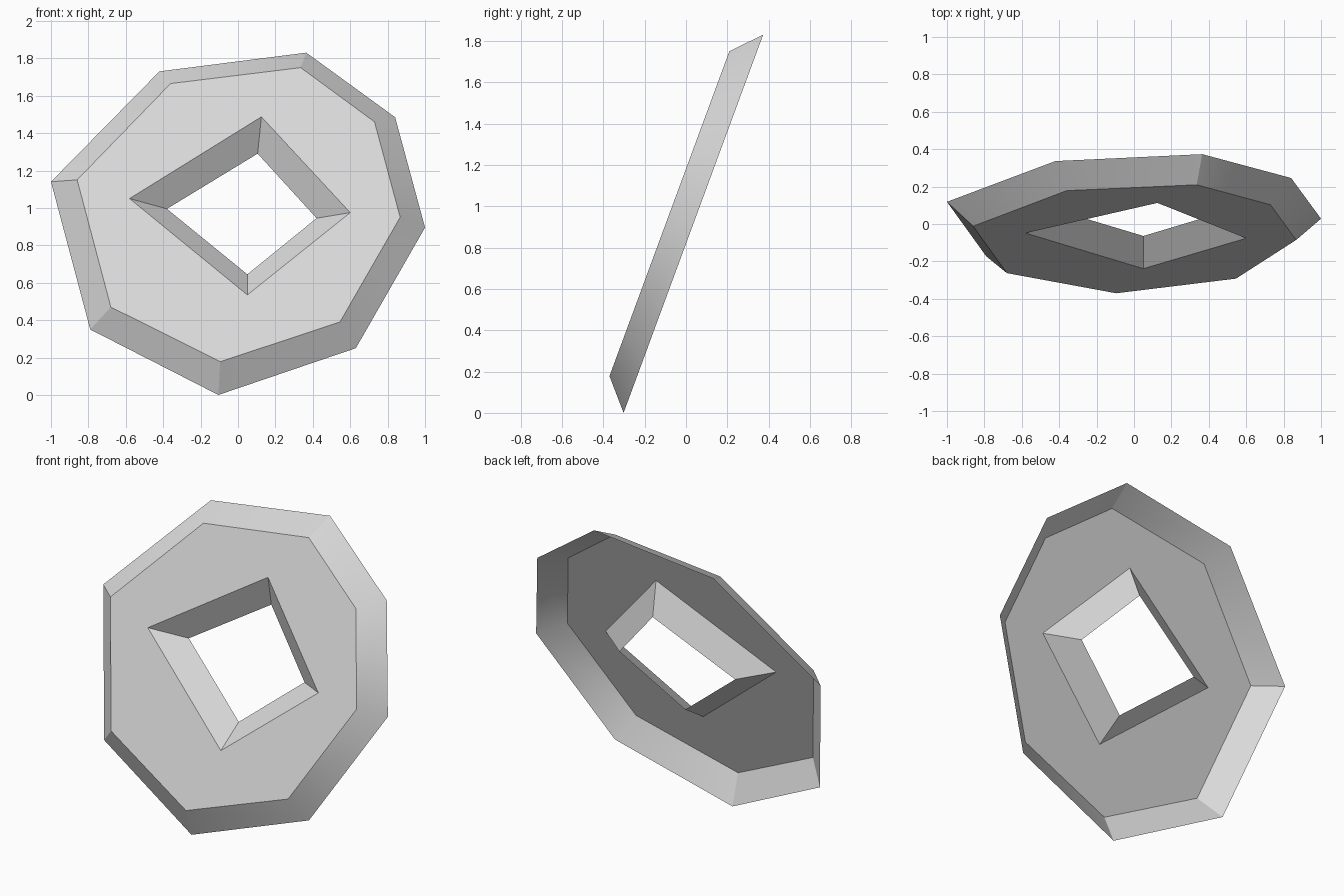
import bpy, bmesh, math
from mathutils import Vector

if "Cube" in bpy.data.objects:
    bpy.data.objects.remove(bpy.data.objects["Cube"])

# Profiles as (x, z) in front view; y follows from the two parallel leaning planes
RIM_BACK = [(-1, 1.14), (-.42, 1.73), (.365, 1.83), (.84, 1.485),
            (1, .895), (.63, .25), (-.105, 0), (-.79, .35)]
RIM_FRONT = [(-.86, 1.15), (-.36, 1.665), (.335, 1.75), (.73, 1.46),
             (.867, .95), (.545, .39), (-.095, .178), (-.68, .47)]
HOLE_FRONT = [(-.58, 1.05), (.125, 1.487), (.6, .975), (.05, .535)]
HOLE_BACK = [(-.38, .995), (.105, 1.29), (.42, .945), (.05, .645)]
LEAN = .369
FACING = Vector((0, -1, LEAN)).normalized()

bm = bmesh.new()


def loop(points, y0):
    return [bm.verts.new((x, y0 + LEAN * z, z)) for x, z in points]


def wall(a, b):
    for i in range(len(a)):
        j = (i + 1) % len(a)
        bm.faces.new((a[i], a[j], b[j], b[i]))


def edges(vs):
    return [bm.edges.get((vs[i - 1], vs[i])) for i in range(len(vs))]


Y_BACK, Y_FRONT = -.302, -.436
rim_b, rim_f = loop(RIM_BACK, Y_BACK), loop(RIM_FRONT, Y_FRONT)
hole_f, hole_b = loop(HOLE_FRONT, Y_FRONT), loop(HOLE_BACK, Y_BACK)

# Sloping outer rim and funnel-shaped hole
wall(rim_b, rim_f)
wall(hole_f, hole_b)
# Front plate between rim and hole; the back stays open
bmesh.ops.triangle_fill(bm, use_beauty=True, edges=edges(rim_f) + edges(hole_f))

# Every surface of the shell faces forward
bm.normal_update()
for f in bm.faces:
    if f.normal.dot(FACING) < 0:
        f.normal_flip()

mesh = bpy.data.meshes.new("leaning_ring")
bm.to_mesh(mesh)
bm.free()
ring = bpy.data.objects.new("leaning_ring", mesh)
bpy.context.collection.objects.link(ring)

grey = bpy.data.materials.new("light grey")
grey.diffuse_color = (.7, .7, .7, 1)
grey.use_nodes = True
grey.node_tree.nodes["Principled BSDF"].inputs["Base Color"].default_value = grey.diffuse_color
mesh.materials.append(grey)

bpy.context.view_layer.objects.active = ring
ring.select_set(True)
bpy.ops.object.shade_smooth_by_angle(angle=math.radians(30))
